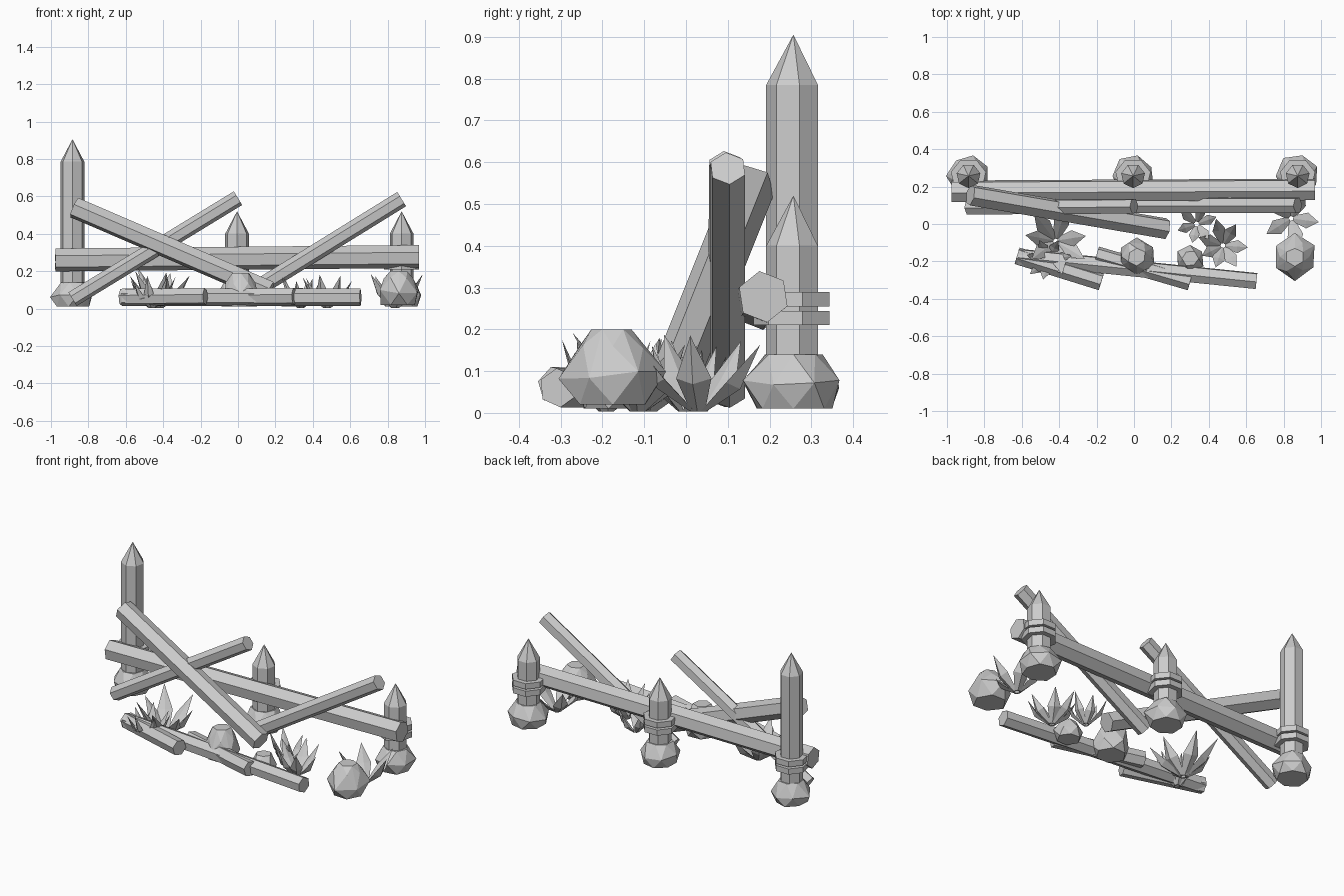
import bpy, bmesh, random
from math import sin, cos, pi
from mathutils import Vector, Matrix

random.seed(7)
if "Cube" in bpy.data.objects:
    bpy.data.objects.remove(bpy.data.objects["Cube"], do_unlink=True)

GREY = (0.6, 0.6, 0.6, 1.0)
mat = bpy.data.materials.new("plain grey")
mat.use_nodes = True
mat.diffuse_color = GREY
for node in mat.node_tree.nodes:
    if node.type == 'BSDF_PRINCIPLED':
        node.inputs["Base Color"].default_value = GREY


def finish(name, bm):
    bmesh.ops.recalc_face_normals(bm, faces=bm.faces)
    mesh = bpy.data.meshes.new(name)
    bm.to_mesh(mesh)
    bm.free()
    mesh.materials.append(mat)
    obj = bpy.data.objects.new(name, mesh)
    bpy.context.collection.objects.link(obj)
    return obj


def prism(bm, z0, z1, r0, r1, x, y, sides=7):
    """Upright cone section with one corner facing the back."""
    h = z1 - z0
    m = Matrix.Translation((x, y, z0 + h / 2)) @ Matrix.Rotation(pi / 2, 4, 'Z')
    start = len(bm.verts)
    bmesh.ops.create_cone(bm, cap_ends=True, segments=sides, radius1=r0,
                          radius2=r1, depth=h)
    bm.verts.ensure_lookup_table()
    new = bm.verts[start:]
    # align a corner to local x whichever way the primitive starts
    first = max(new, key=lambda v: v.co.xy.length).co
    turn = Matrix.Rotation(-first.xy.angle_signed(Vector((1, 0))) * -1, 4, 'Z')
    bmesh.ops.transform(bm, matrix=m @ turn, verts=new)


def beam(name, a, b, r, roll=0.0):
    """Six-sided log between two points."""
    a, b = Vector(a), Vector(b)
    d = b - a
    bm = bmesh.new()
    m = (Matrix.Translation((a + b) / 2) @ d.to_track_quat('Z', 'Y').to_matrix().to_4x4()
         @ Matrix.Rotation(roll, 4, 'Z'))
    bmesh.ops.create_cone(bm, cap_ends=True, segments=6, radius1=r, radius2=r,
                          depth=d.length, matrix=m)
    return finish(name, bm)


def rock(name, x, y, rings, sides=7, jitter=0.12):
    """Faceted boulder: convex hull of staggered, uneven rings (radius, height)."""
    bm = bmesh.new()
    for i, (r, z) in enumerate(rings):
        for k in range(sides):
            t = 2 * pi * (k + 0.5 * (i % 2)) / sides
            q = r * random.uniform(1 - jitter, 1 + jitter * 0.4)
            dz = random.uniform(-0.012, 0.012) if 0 < i < len(rings) - 1 else 0
            bm.verts.new((x + q * cos(t), y + q * sin(t), z + dz))
    res = bmesh.ops.convex_hull(bm, input=bm.verts)
    junk = {e for e in res["geom_interior"] + res["geom_unused"]
            if isinstance(e, bmesh.types.BMVert)}
    bmesh.ops.delete(bm, geom=list(junk), context='VERTS')
    bmesh.ops.dissolve_limit(bm, angle_limit=0.05, verts=bm.verts, edges=bm.edges)
    return finish(name, bm)


def plant(name, x, y, reach, height, leaves, width, phase):
    """Rosette of pointed leaves, each a thin diamond-section spindle."""
    bm = bmesh.new()
    for k in range(leaves):
        t = phase + 2 * pi * k / leaves + random.uniform(-0.15, 0.15)
        out, side = Vector((cos(t), sin(t), 0)), Vector((-sin(t), cos(t), 0))
        s = random.uniform(0.82, 1.0)
        h = height * random.uniform(0.75, 1.0)
        base = Vector((x, y, 0)) + out * 0.015
        tip = Vector((x, y, h)) + out * reach * s
        normal = (tip - base).cross(side).normalized()
        mid = base.lerp(tip, 0.48) - Vector((0, 0, 0.01)) + out * 0.012

        def ring(c, w):
            return [bm.verts.new(c + side * w * a + normal * w * b)
                    for a, b in ((1, 0.15), (0, 0.35), (-1, 0.15), (0, -0.4))]
        low, wide, top = ring(base, width * 0.2), ring(mid, width * 0.5), bm.verts.new(tip)
        for v in low:
            v.co.z = max(v.co.z, 0.003)
        bm.faces.new(low)
        for i in range(4):
            j = (i + 1) % 4
            bm.faces.new((low[i], low[j], wide[j], wide[i]))
            bm.faces.new((wide[i], wide[j], top))
    return finish(name, bm)


# Sharpened posts with paired bindings and stone footings
POST_Y = 0.257
for name, x, shaft in (("right", -0.885, 0.785), ("middle", -0.005, 0.4), ("left", 0.875, 0.4)):
    bm = bmesh.new()
    prism(bm, 0.02, shaft, 0.065, 0.065, x, POST_Y)
    prism(bm, shaft, shaft + 0.12, 0.065, 0.0, x, POST_Y)
    finish(name + "_post", bm)
    bm = bmesh.new()
    for z in (0.21, 0.255):
        prism(bm, z, z + 0.034, 0.096, 0.096, x, POST_Y)
    finish(name + "_post_binding", bm)
    rock(name + "_post_footing", x, POST_Y,
         ((0.095, 0.01), (0.118, 0.07), (0.075, 0.14)))

# Long rail and fallen leaning rails
beam("long_rail", (-0.975, 0.175, 0.26), (0.968, 0.185, 0.278), 0.062, 0.15)
beam("front_leaning_rail", (-0.875, 0.155, 0.54), (0.17, -0.025, 0.09), 0.058, 0.2)
beam("right_leaning_rail", (-0.885, 0.09, 0.05), (0.0, 0.095, 0.59), 0.043, 0.1)
beam("left_leaning_rail", (0.01, 0.1, 0.05), (0.875, 0.1, 0.585), 0.045, 0.1)

# Logs lying on the ground
beam("long_ground_log", (-0.62, -0.175, 0.06), (0.655, -0.305, 0.06), 0.047, 0.1)
beam("right_ground_log", (-0.625, -0.17, 0.06), (-0.175, -0.31, 0.065), 0.047, 0.3)
beam("middle_ground_log", (-0.2, -0.165, 0.06), (0.3, -0.31, 0.065), 0.047, 0.3)

# Boulders
rock("left_boulder", 0.86, -0.175, ((0.095, 0.02), (0.125, 0.09), (0.085, 0.16), (0.05, 0.2)), 6)
rock("middle_boulder", 0.015, -0.175, ((0.09, 0.01), (0.11, 0.07), (0.085, 0.14), (0.05, 0.19)), 6)
rock("small_boulder", 0.3, -0.185, ((0.065, 0.01), (0.08, 0.05), (0.045, 0.11)), 6)

# Leafy plants
plant("right_large_plant", -0.42, -0.09, 0.19, 0.22, 7, 0.085, 0.3)
plant("right_front_plant", -0.46, -0.19, 0.13, 0.18, 7, 0.055, 0.1)
plant("middle_small_plant", 0.335, 0.0, 0.12, 0.18, 6, 0.055, 0.2)
plant("middle_large_plant", 0.475, -0.115, 0.15, 0.19, 7, 0.07, 0.0)
plant("left_plant", 0.84, 0.03, 0.17, 0.21, 5, 0.085, -0.15)
